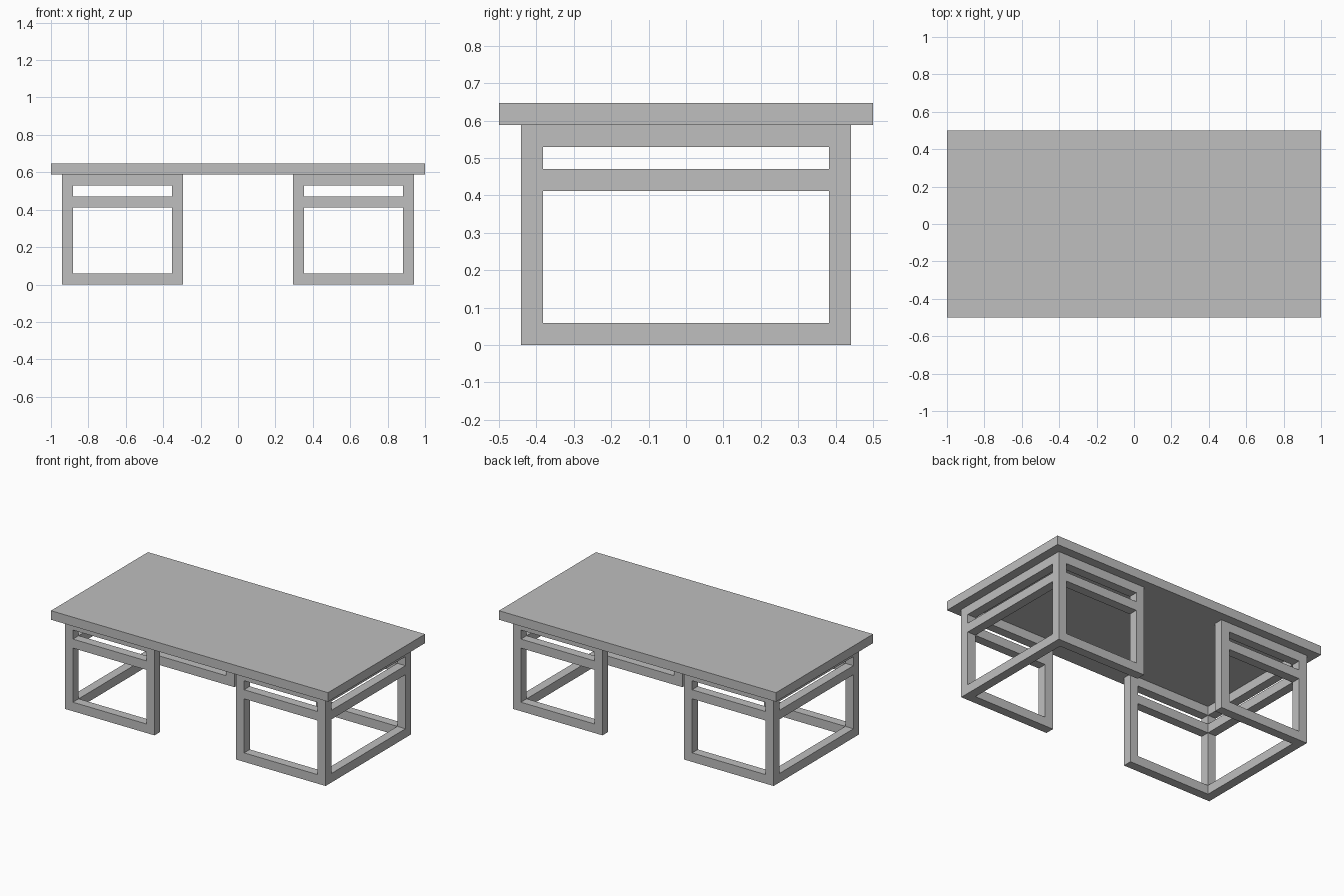
import bpy

# Remove the default cube
cube = bpy.data.objects.get("Cube")
if cube:
    bpy.data.objects.remove(cube, do_unlink=True)

# Every dimension is a multiple of the square bar thickness
U = 1 / 17

grey = bpy.data.materials.new("plain_grey")
grey.use_nodes = True
colour = (0.52, 0.52, 0.52, 1)
grey.diffuse_color = colour
grey.node_tree.nodes["Principled BSDF"].inputs["Base Color"].default_value = colour


def box(name, centre, size):
    """Add a box with centre and size given in bar thicknesses."""
    bpy.ops.mesh.primitive_cube_add(size=1, location=[c * U for c in centre])
    obj = bpy.context.object
    obj.name = name
    obj.scale = [s * U for s in size]
    bpy.ops.object.transform_apply(location=False, rotation=False, scale=True)
    obj.data.materials.append(grey)
    return obj


# Tabletop slab
box("tabletop", (0, 0, 10.5), (34, 17, 1))

INNER, OUTER, DEPTH = 5.5, 15.5, 7
LEG_HEIGHT = 10
RAILS = {"bottom": 0.5, "middle": 7.5, "top": 9.5}

# Two mirrored three-sided frames, open towards the middle of the table
for side, sx in (("left", 1), ("right", -1)):
    for face, sy in (("front", -1), ("back", 1)):
        # Corner posts
        for place, x in (("inner", INNER), ("outer", OUTER)):
            box(f"{side}_{face}_{place}_post",
                (sx * x, sy * DEPTH, LEG_HEIGHT / 2), (1, 1, LEG_HEIGHT))
        # Rails along the front and back
        for level, z in RAILS.items():
            box(f"{side}_{face}_{level}_rail",
                (sx * (INNER + OUTER) / 2, sy * DEPTH, z),
                (OUTER - INNER - 1, 1, 1))
    # Rails across the outer end
    for level, z in RAILS.items():
        box(f"{side}_end_{level}_rail",
            (sx * OUTER, 0, z), (1, 2 * DEPTH - 1, 1))
